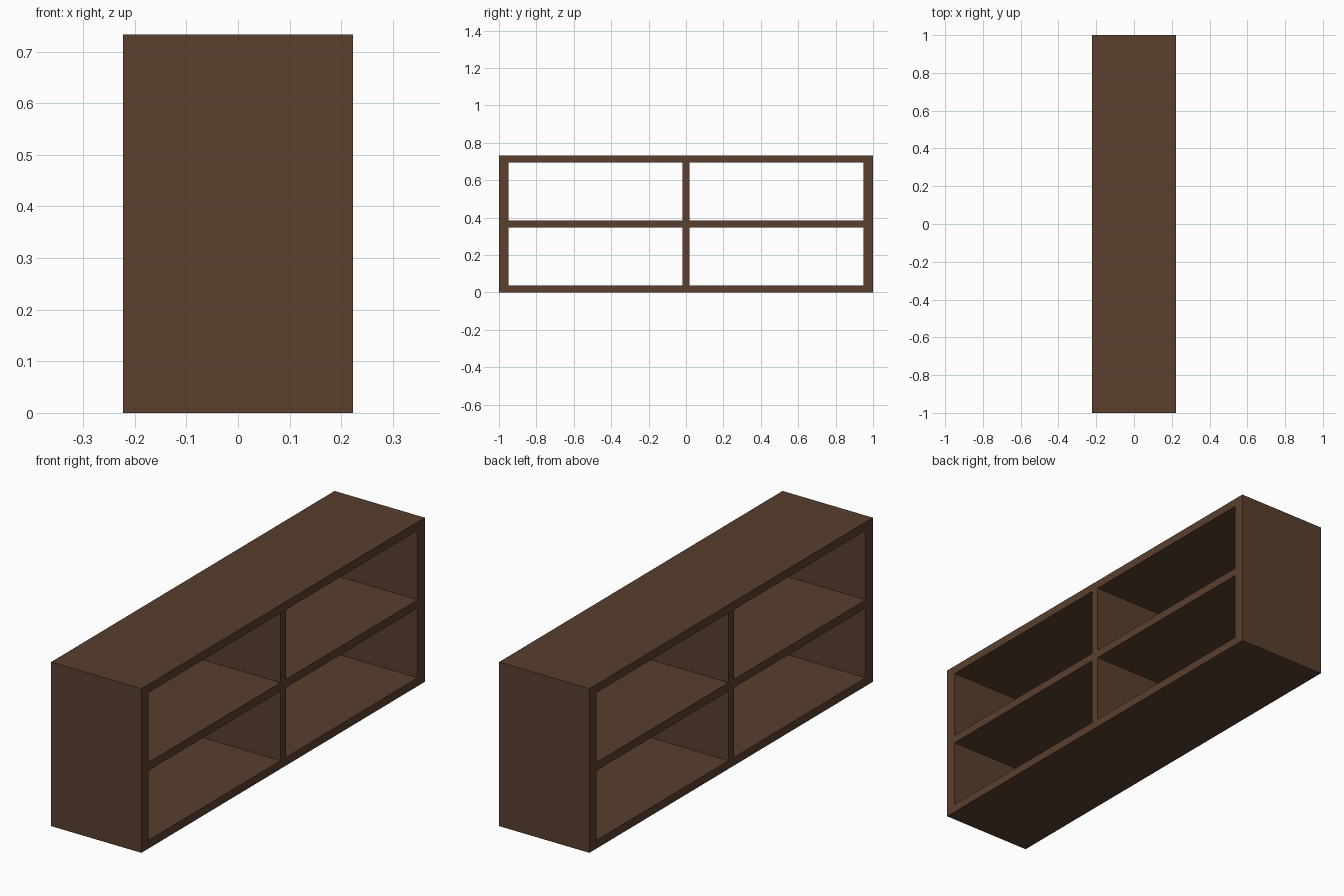
import bpy

if "Cube" in bpy.data.objects:
    bpy.data.objects.remove(bpy.data.objects["Cube"])

DEPTH, LENGTH, HEIGHT = 0.446, 2.0, 0.733
SIDE, BOARD = 0.05, 0.037          # board thicknesses
INNER = LENGTH / 2 - SIDE          # half length between the side panels

wood = bpy.data.materials.new("dark_wood")
wood.diffuse_color = (0.1, 0.05, 0.026, 1)
wood.use_nodes = True
wood.node_tree.nodes["Principled BSDF"].inputs["Base Color"].default_value = wood.diffuse_color


def board(name, y0, y1, z0, z1):
    bpy.ops.mesh.primitive_cube_add(size=1, location=(0, (y0 + y1) / 2, (z0 + z1) / 2))
    ob = bpy.context.object
    ob.name = name
    ob.scale = (DEPTH, y1 - y0, z1 - z0)
    bpy.ops.object.transform_apply(location=False, rotation=False, scale=True)
    ob.data.materials.append(wood)
    return ob


# End panels, full height
board("front_side_panel", -LENGTH / 2, -INNER, 0, HEIGHT)
board("back_side_panel", INNER, LENGTH / 2, 0, HEIGHT)

# Horizontal boards: bottom, middle shelf, top
mid = (HEIGHT - BOARD) / 2
for name, z in (("bottom_board", 0), ("middle_shelf", mid), ("top_board", HEIGHT - BOARD)):
    board(name, -INNER, INNER, z, z + BOARD)

# Central dividers between the horizontal boards
for name, z in (("lower_divider", BOARD), ("upper_divider", mid + BOARD)):
    board(name, -BOARD / 2, BOARD / 2, z, z + mid - BOARD)
